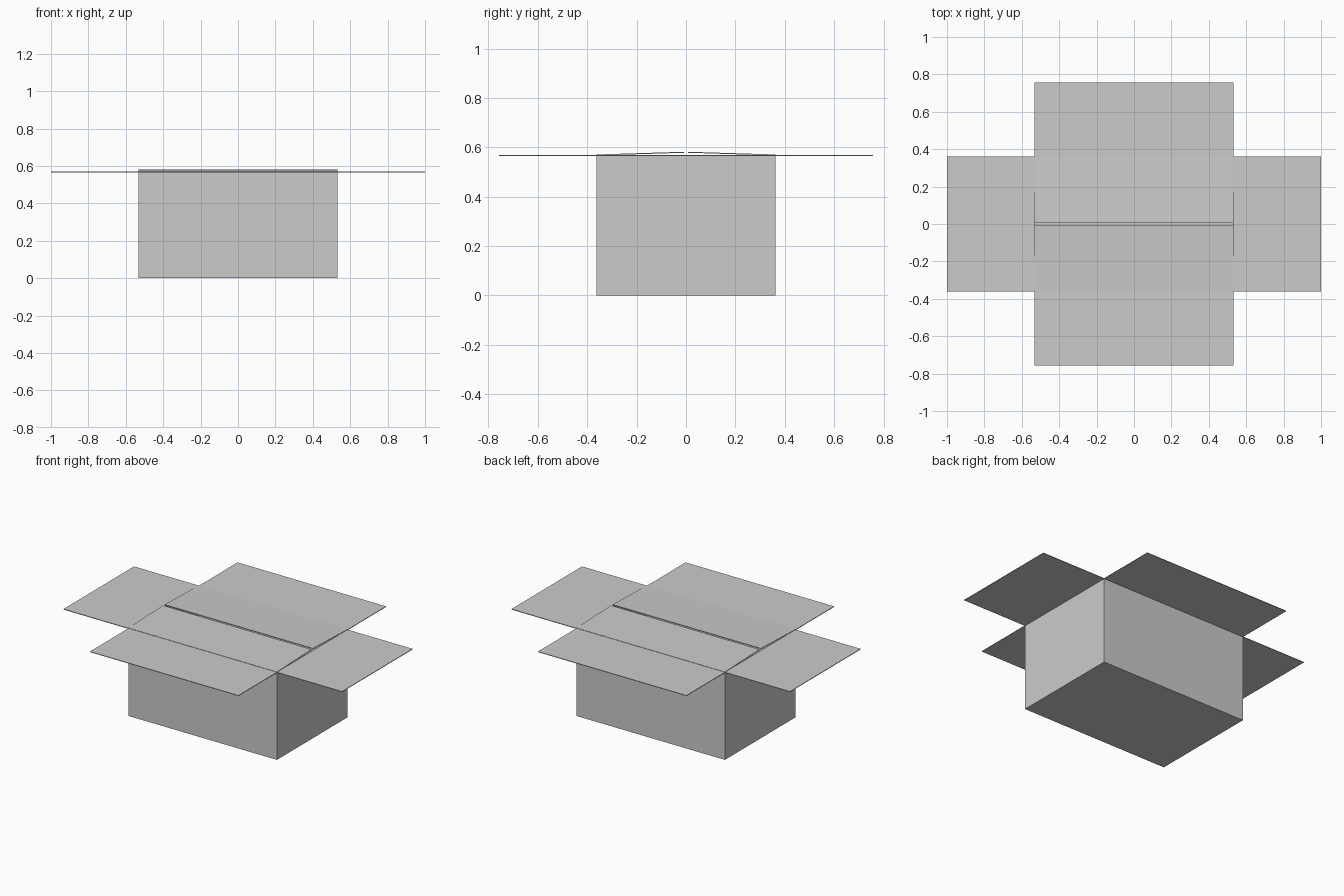
import bpy, bmesh
from mathutils import Vector

if "Cube" in bpy.data.objects:
    bpy.data.objects.remove(bpy.data.objects["Cube"])

HX, HY, H = 0.533, 0.362, 0.567   # half width, half depth, wall height
T = 0.004                         # cardboard thickness


def finish(name, bm):
    bmesh.ops.recalc_face_normals(bm, faces=bm.faces)
    me = bpy.data.meshes.new(name)
    bm.to_mesh(me)
    bm.free()
    ob = bpy.data.objects.new(name, me)
    bpy.context.collection.objects.link(ob)
    return ob


def panel(name, a, b, along, lift=0.0):
    """Flat board whose hinge centre is a, free edge centre is b and half length is along."""
    a, b, along = Vector(a), Vector(b), Vector(along)
    up = Vector((0, 0, T))
    bm = bmesh.new()
    low = [bm.verts.new(p) for p in (a - along, b - along, b + along, a + along)]
    top = [bm.verts.new(v.co + up) for v in low]
    bm.faces.new(low)
    bm.faces.new(top)
    for i in range(4):
        j = (i + 1) % 4
        bm.faces.new((low[i], low[j], top[j], top[i]))
    return finish(name, bm)


# open carton body with thin walls
bm = bmesh.new()
bmesh.ops.create_cube(bm, size=1)
for v in bm.verts:
    v.co = Vector((v.co.x * 2 * HX, v.co.y * 2 * HY, (v.co.z + 0.5) * H))
bmesh.ops.recalc_face_normals(bm, faces=bm.faces)
bmesh.ops.delete(bm, geom=[f for f in bm.faces if f.normal.z > 0.9], context='FACES_ONLY')
body = finish("carton_body", bm)
wall = body.modifiers.new("wall", 'SOLIDIFY')
wall.thickness = T
wall.offset = 1 if body.data.polygons[0].normal.dot(body.data.polygons[0].center - Vector((0, 0, H / 2))) < 0 else -1

# opened outer flaps and nearly closed inner lid flaps
z = H - T / 2
for s, side, end in ((-1, "left", "front"), (1, "right", "back")):
    panel(side + "_flap", (s * HX, 0, z), (s * 1.0, 0, z), (0, HY, 0))
    panel(end + "_flap", (0, s * HY, z), (0, s * 0.757, z), (HX, 0, 0))
    panel(end + "_lid_flap", (0, s * HY, H), (0, s * 0.008, H + 0.011), (HX, 0, 0))
